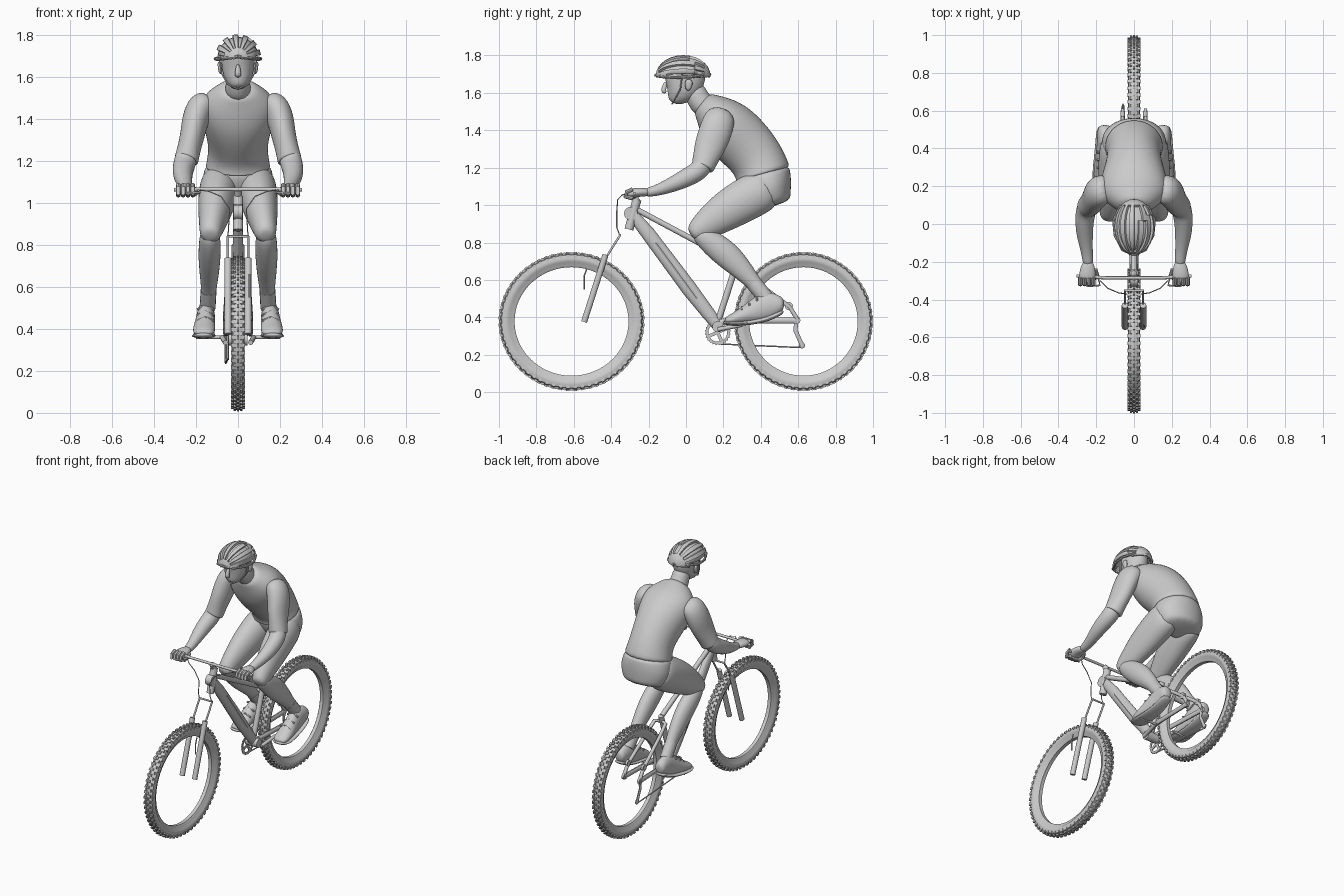
import bpy, bmesh, math
from mathutils import Vector, Matrix


def finish(name, bm, mirror=False, subsurf=0, angle=40):
    bmesh.ops.recalc_face_normals(bm, faces=bm.faces)
    me = bpy.data.meshes.new(name)
    bm.to_mesh(me)
    bm.free()
    me.shade_smooth()
    if not subsurf:
        me.set_sharp_from_angle(angle=math.radians(angle))
    ob = bpy.data.objects.new(name, me)
    bpy.context.collection.objects.link(ob)
    if mirror:
        m = ob.modifiers.new("mirror", 'MIRROR')
        m.use_mirror_merge = False
    if subsurf:
        s = ob.modifiers.new("smooth", 'SUBSURF')
        s.levels = s.render_levels = subsurf
    return ob


def loft(name, pts, mirror=False, subsurf=2, sides=12, ref=(1, 0, 0)):
    """Skin ellipses (x, y, z, half width, half depth) placed across a path."""
    bm = bmesh.new()
    P = [Vector(p[:3]) for p in pts]
    rings = []
    for i, p in enumerate(pts):
        t = (P[min(i + 1, len(P) - 1)] - P[max(i - 1, 0)]).normalized()
        b = t.cross(Vector(ref)).normalized()
        a = b.cross(t)
        k = 1.03 if subsurf else 1
        rings.append([bm.verts.new(P[i] + k * (a * p[3] * math.cos(w) + b * p[4] * math.sin(w)))
                      for w in (2 * math.pi * j / sides for j in range(sides))])
    for r, s in zip(rings, rings[1:]):
        for j in range(sides):
            bm.faces.new((r[j], r[(j + 1) % sides], s[(j + 1) % sides], s[j]))
    bm.faces.new(rings[0])
    bm.faces.new(rings[-1])
    return finish(name, bm, mirror, subsurf)


def tube(name, pts, r, mirror=False, sides=10, ref=(1, 0, 0), depth=None):
    return loft(name, [(*p, r, depth or r) for p in pts], mirror, 0, sides, ref)


def box(bm, loc, size, rot=Matrix()):
    bmesh.ops.create_cube(bm, size=1, matrix=Matrix.Translation(loc) @ rot @ Matrix.Diagonal((*size, 1)))


def wheel(name, y, sy):
    """Hollow rim and tyre turned about the axle, with knob rows."""
    half = [(.290, .012), (.300, .019), (.311, .021), (.320, .029), (.338, .032), (.355, .026), (.364, .010)]
    prof = half + [(r, -x) for r, x in reversed(half)]
    bm = bmesh.new()
    n = 72
    rings = [[bm.verts.new((x, r * math.cos(a), r * math.sin(a))) for r, x in prof]
             for a in (2 * math.pi * i / n for i in range(n))]
    for i in range(n):
        r, s = rings[i], rings[(i + 1) % n]
        for j in range(len(prof)):
            k = (j + 1) % len(prof)
            bm.faces.new((r[j], r[k], s[k], s[j]))
    for i in range(60):
        for x, r, off in ((0, .363, .5), (.015, .361, 0), (-.015, .361, 0), (.028, .351, .5), (-.028, .351, .5)):
            a = 2 * math.pi * (i + off) / 60
            box(bm, (x, r * math.cos(a), r * math.sin(a)), (.011, .017, .017), Matrix.Rotation(a, 4, 'X'))
    bmesh.ops.transform(bm, matrix=Matrix.Translation((0, y, .378)) @ Matrix.Diagonal((1, sy, 1, 1)), verts=bm.verts)
    finish(name, bm)


def gear(name, loc, r, teeth):
    """Toothed ring with four arms."""
    bm = bmesh.new()
    rows = []
    for i in range(teeth * 2):
        a = math.pi * i / teeth
        ro = r if i % 2 else r * .9
        rows.append([bm.verts.new((x, q * math.cos(a), q * math.sin(a)))
                     for x, q in ((-.003, ro), (.003, ro), (.003, r * .72), (-.003, r * .72))])
    for i, p in enumerate(rows):
        q = rows[(i + 1) % len(rows)]
        for j in range(4):
            bm.faces.new((p[j], p[(j + 1) % 4], q[(j + 1) % 4], q[j]))
    for a in (.4, .4 + math.pi / 2):
        box(bm, (0, 0, 0), (.006, r * 1.5, r * .25), Matrix.Rotation(a, 4, 'X'))
    bmesh.ops.translate(bm, vec=loc, verts=bm.verts)
    finish(name, bm, angle=20)


# wheels
wheel("front_wheel", -.612, 1.05)
wheel("rear_wheel", .628, 1.0)

# fork
tube("fork_leg", [(.048, -.545, .375), (.048, -.43, .735)], .017, True)
tube("fork_stanchion", [(.048, -.44, .70), (.048, -.352, .84)], .006, True)
tube("fork_crown", [(-.052, -.352, .84), (.052, -.352, .84)], .006, ref=(0, 1, 0))
tube("brake_hose", [(.055, -.53, .66), (.055, -.545, .62), (.055, -.545, .55)], .004)

# frame
tube("head_tube", [(0, -.305, .87), (0, -.262, 1.03)], .024, sides=16)
tube("headset", [(-.022, -.295, .955), (.022, -.295, .955)], .036, sides=16, ref=(0, 1, 0))
loft("down_tube", [(0, -.285, .95, .02, .03), (0, -.2, .845, .024, .038), (0, .02, .55, .026, .042),
                   (0, .12, .42, .026, .036), (0, .17, .355, .026, .03)], subsurf=0, sides=16)
loft("frame_guard", [(0, -.16, .80, .03, .018), (0, .06, .5, .03, .022)], subsurf=0, sides=8)
tube("top_tube", [(0, -.28, .985), (0, .02, .825), (0, .265, .695)], .016)
tube("seat_tube", [(0, .165, .36), (0, .275, .70)], .018)
tube("bottom_bracket", [(-.045, .17, .35), (.045, .17, .35)], .03, sides=16, ref=(0, 1, 0))
tube("seat_stay", [(0, .265, .66), (.042, .285, .66), (.05, .36, .60), (.06, .555, .455), (.06, .595, .39)],
     .012, True, ref=(.3, .5, 1))
tube("chain_stay", [(.03, .18, .375), (.05, .30, .385), (.06, .595, .383)], .012, True, depth=.017)
tube("dropout", [(.052, .59, .385), (.068, .59, .385)], .022, True, ref=(0, 1, 0))
tube("stay_pivot", [(.052, .55, .46), (.068, .55, .46)], .022, True, ref=(0, 1, 0))

# drivetrain
gear("chainring", (-.045, .17, .32), .07, 24)
tube("crank_arm", [(.06, .17, .335), (.075, .30, .36)], .012, True)
tube("pedal_axle", [(.07, .30, .36), (.20, .30, .36)], .008, True, ref=(0, 1, 0))
tube("derailleur_cage", [(-.058, .59, .385), (-.058, .585, .33), (-.058, .625, .24)], .007, depth=.012)
gear("derailleur_wheel", (-.058, .62, .25), .018, 10)
tube("chain", [(-.048, .17, .258), (-.058, .625, .238)], .004)

# handlebar, stem, cables
tube("stem", [(0, -.262, 1.02), (0, -.285, 1.062)], .018)
tube("handlebar", [(-.305, -.275, 1.062), (-.15, -.285, 1.064), (.15, -.285, 1.064), (.305, -.275, 1.062)],
     .009, ref=(0, 1, 0))
tube("brake_lever", [(.19, -.285, 1.06), (.18, -.325, 1.05), (.25, -.33, 1.045)], .005, True, ref=(0, 0, 1))
tube("cable", [(.18, -.30, 1.06), (.14, -.34, 1.055), (.08, -.365, 1.03), (.04, -.37, .97),
               (.045, -.37, .88), (.048, -.355, .84)], .003, True, 6, ref=(0, 1, 0))

# torso and hips
loft("jersey", [(0, .413, 1.16, .155, .148), (0, .41, 1.175, .152, .147), (0, .38, 1.25, .137, .145),
                (0, .305, 1.335, .15, .155), (0, .22, 1.42, .178, .152), (0, .155, 1.485, .175, .118),
                (0, .105, 1.53, .11, .078), (0, .08, 1.55, .07, .062)], sides=16)
loft("shorts", [(0, .413, 1.19, .145, .138), (0, .42, 1.15, .162, .14), (0, .44, 1.09, .172, .13),
                (0, .465, 1.03, .15, .10), (0, .475, .995, .12, .085)], sides=16)

# legs
loft("thigh", [(.085, .46, 1.10, .08, .10), (.09, .39, 1.07, .098, .122), (.108, .22, .975, .085, .112),
               (.125, .10, .89, .06, .08), (.132, .045, .852, .052, .055), (.134, .025, .84, .03, .03)], True)
loft("lower_leg", [(.134, .05, .87, .045, .045), (.134, .125, .808, .053, .066), (.136, .22, .735, .054, .076),
                   (.137, .31, .645, .044, .056), (.14, .375, .57, .034, .038), (.145, .43, .50, .034, .036)], True)
loft("sock", [(.14, .36, .585, .038, .043), (.145, .43, .50, .038, .042)], True, subsurf=0, sides=16)

# shoes
loft("shoe", [(.155, .525, .465, .03, .03), (.155, .495, .468, .04, .055), (.152, .44, .465, .043, .08),
              (.155, .375, .435, .047, .068), (.16, .31, .41, .052, .045), (.162, .25, .39, .054, .03),
              (.165, .205, .378, .042, .018)], True)
loft("shoe_sole", [(.158, .525, .435, .035, .012), (.158, .47, .405, .045, .014), (.16, .40, .38, .047, .014),
                   (.162, .30, .367, .057, .013), (.165, .24, .365, .057, .012), (.168, .195, .374, .042, .01)],
     True, subsurf=1)
for i in range(3):
    y, z = .30 + .04 * i, .448 + .027 * i
    tube("shoe_strap_%d" % i, [(.115, y, z - .01), (.155, y, z + .008), (.195, y, z - .01)], .006, True, 8, (0, 1, 0))

# arms
loft("sleeve", [(.13, .19, 1.49, .05, .065), (.175, .18, 1.465, .07, .085), (.203, .16, 1.40, .066, .09),
                (.217, .13, 1.32, .058, .086), (.235, .105, 1.25, .056, .07), (.245, .09, 1.205, .059, .063),
                (.247, .087, 1.20, .057, .061)], True)
loft("forearm", [(.24, .10, 1.25, .05, .058), (.253, .08, 1.19, .055, .055), (.263, .02, 1.155, .05, .052),
                 (.262, -.06, 1.115, .044, .043), (.247, -.16, 1.075, .029, .029),
                 (.242, -.23, 1.064, .028, .022)], True)
loft("hand", [(.242, -.19, 1.068, .025, .021), (.245, -.24, 1.07, .042, .024), (.248, -.285, 1.066, .045, .027),
              (.25, -.315, 1.05, .04, .022)], True)
for i in range(4):
    x = .215 + .023 * i
    tube("finger_%d" % i, [(x, -.285, 1.084), (x, -.318, 1.07), (x, -.322, 1.045), (x, -.285, 1.036)], .0115, True, 8)
tube("thumb", [(.205, -.24, 1.065), (.195, -.27, 1.05), (.21, -.29, 1.038)], .011, True, 8, (0, 0, 1))

# neck and head
loft("neck", [(0, .115, 1.51, .07, .07), (0, .065, 1.56, .057, .062), (0, .035, 1.64, .056, .06)])
loft("head", [(0, -.065, 1.545, .025, .025), (0, -.058, 1.565, .045, .045), (0, -.035, 1.595, .066, .076),
              (0, -.012, 1.64, .076, .103), (0, -.005, 1.69, .08, .112), (0, -.005, 1.74, .075, .10),
              (0, -.005, 1.775, .04, .05)], sides=16)
loft("nose", [(0, -.105, 1.66, .009, .01), (0, -.117, 1.63, .012, .014), (0, -.122, 1.61, .017, .015),
              (0, -.107, 1.60, .012, .01)], subsurf=1)
loft("ear", [(.08, .01, 1.61, .01, .012), (.087, .015, 1.645, .01, .022), (.088, .015, 1.675, .01, .018)], True, 1)
tube("helmet_strap", [(.09, -.02, 1.70), (.08, -.03, 1.62), (.05, -.06, 1.565), (.0, -.075, 1.54)], .004, True, 6,
     (0, 1, 0))

# helmet with lengthwise vent grooves
bm = bmesh.new()
bmesh.ops.create_uvsphere(bm, u_segments=26, v_segments=14, radius=1, matrix=Matrix.Rotation(math.pi / 2, 4, 'X'))
bmesh.ops.delete(bm, geom=[v for v in bm.verts if v.co.z < -.1], context='VERTS')
vents = []
for f in bm.faces:
    c = f.calc_center_median()
    col = int(math.atan2(c.z, c.x) / (2 * math.pi / 26))
    if col % 2 == 0 and -.85 < c.y < .8 and c.z > .15:
        vents.append(f)
bmesh.ops.transform(bm, matrix=Matrix.Translation((0, -.015, 1.69)) @ Matrix.Diagonal((.11, .147, .112, 1)),
                    verts=bm.verts)
bmesh.ops.inset_region(bm, faces=vents, thickness=.004, depth=-.012)
helmet = finish("helmet", bm, angle=35)
shell = helmet.modifiers.new("shell", 'SOLIDIFY')
shell.thickness = .012
tube("helmet_rim", [(.0, -.163, 1.695), (.06, -.137, 1.687), (.1, -.06, 1.682), (.108, .02, 1.685),
                    (.075, .09, 1.695), (0, .128, 1.70)], .008, True, 8, (0, 0, 1))
